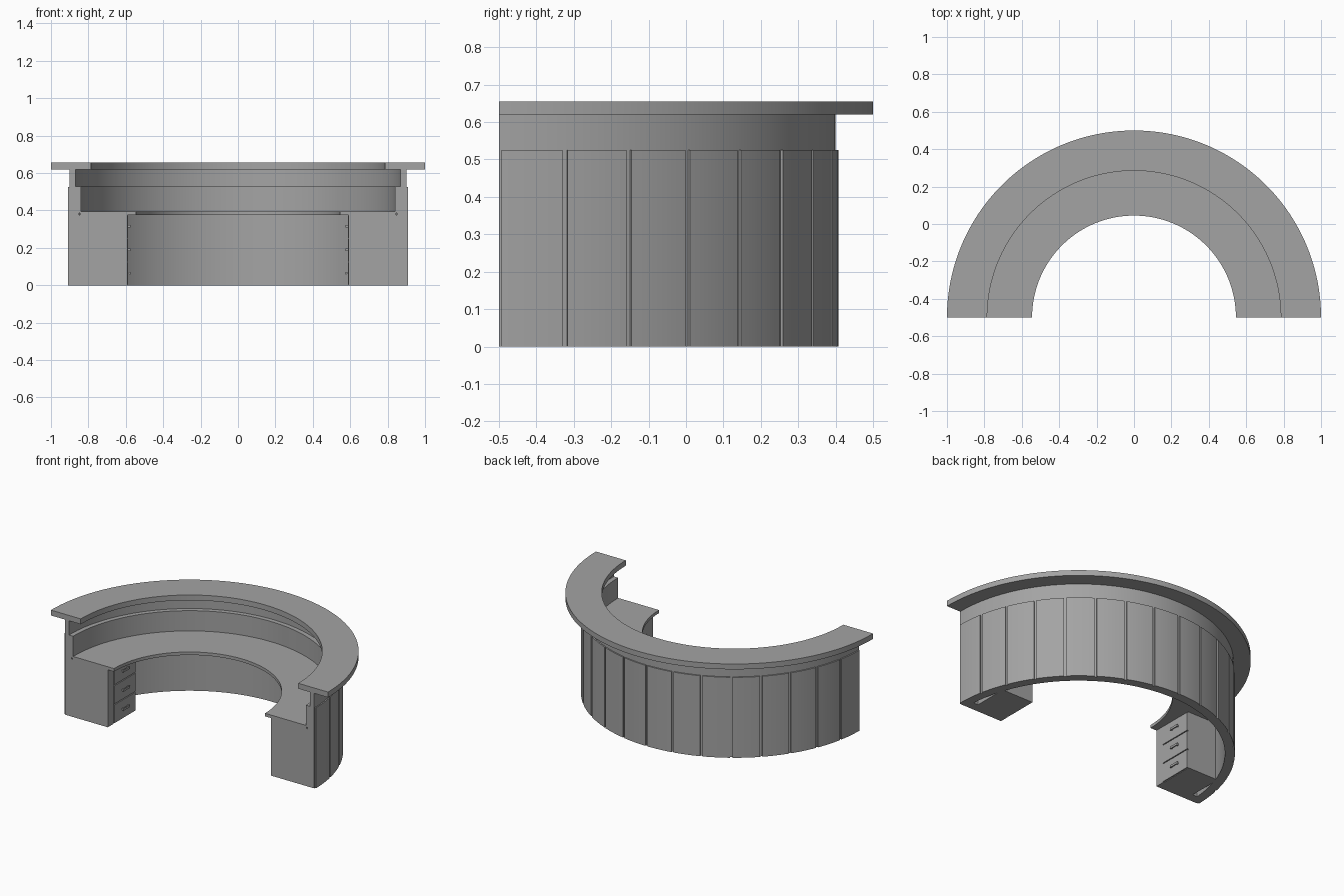
import bpy, bmesh, math

cube = bpy.data.objects.get("Cube")
if cube:
    bpy.data.objects.remove(cube, do_unlink=True)

CENTRE_Y = -0.5      # centre of the half circle
PANELS = 16

grey = bpy.data.materials.new("warm_grey")
grey.use_nodes = True
colour = (0.37, 0.37, 0.37, 1)
grey.diffuse_color = colour
grey.node_tree.nodes["Principled BSDF"].inputs["Base Color"].default_value = colour


def finish(name, bm, smooth=False):
    bmesh.ops.recalc_face_normals(bm, faces=bm.faces)
    mesh = bpy.data.meshes.new(name)
    bm.to_mesh(mesh)
    bm.free()
    mesh.materials.append(grey)
    obj = bpy.data.objects.new(name, mesh)
    bpy.context.collection.objects.link(obj)
    if smooth:
        bpy.ops.object.select_all(action="DESELECT")
        obj.select_set(True)
        bpy.context.view_layer.objects.active = obj
        bpy.ops.object.shade_smooth_by_angle(angle=math.radians(30))
    return obj


def sweep(bm, profile, start=0.0, end=math.pi, steps=96):
    """Sweep a closed (radius, z) profile along an arc and cap both ends."""
    rings = []
    for i in range(steps + 1):
        a = start + (end - start) * i / steps
        rings.append([bm.verts.new((r * math.cos(a), CENTRE_Y + r * math.sin(a), z))
                      for r, z in profile])
    n = len(profile)
    for a, b in zip(rings, rings[1:]):
        for k in range(n):
            bm.faces.new((a[k], a[(k + 1) % n], b[(k + 1) % n], b[k]))
    bm.faces.new(rings[0])
    bm.faces.new(rings[-1])


def rect(r0, r1, z0, z1):
    return [(r0, z0), (r1, z0), (r1, z1), (r0, z1)]


def arc_part(name, profile):
    bm = bmesh.new()
    sweep(bm, profile)
    return finish(name, bm, True)


def box(bm, x0, x1, y0, y1, z0, z1):
    verts = bmesh.ops.create_cube(bm, size=1)["verts"]
    for v in verts:
        v.co = ((x0 + x1) / 2 + v.co.x * (x1 - x0),
                (y0 + y1) / 2 + v.co.y * (y1 - y0),
                (z0 + z1) / 2 + v.co.z * (z1 - z0))


def side_box(name, side, x0, x1, *rest):
    bm = bmesh.new()
    box(bm, side * x0, side * x1, *rest)
    return finish(name, bm)


# Curved structure: stepped wall, raised counter, work surface
arc_part("curved_wall", [(0.85, 0), (0.9, 0), (0.9, 0.62), (0.87, 0.62),
                         (0.87, 0.527), (0.84, 0.527), (0.84, 0.385), (0.85, 0.385)])
arc_part("raised_counter", rect(0.785, 1.0, 0.62, 0.655))
arc_part("work_surface", rect(0.545, 0.845, 0.375, 0.395))

# Outer cladding, separated by narrow vertical grooves
bm = bmesh.new()
pitch, gap = math.pi / PANELS, 0.0075
for i in range(PANELS):
    sweep(bm, rect(0.895, 0.908, 0, 0.525), i * pitch + gap, (i + 1) * pitch - gap, 6)
finish("cladding_panels", bm, True)

# Drawer pedestals at both ends
for side, label in ((1, "left"), (-1, "right")):
    side_box(label + "_end_panel", side, 0.59, 0.88, -0.5, -0.44, 0, 0.375)
    side_box(label + "_pedestal", side, 0.595, 0.815, -0.44, -0.215, 0, 0.375)
    fronts, handles = bmesh.new(), bmesh.new()
    for k in range(3):
        z = 0.125 * k
        box(fronts, side * 0.587, side * 0.597, -0.437, -0.218, z + 0.003, z + 0.122)
        # Handle bar on two short posts
        mid = z + 0.065
        box(handles, side * 0.574, side * 0.58, -0.36, -0.295, mid - 0.007, mid + 0.007)
        for y in (-0.356, -0.305):
            box(handles, side * 0.579, side * 0.588, y, y + 0.006, mid - 0.006, mid + 0.006)
    finish(label + "_drawer_fronts", fronts)
    finish(label + "_drawer_handles", handles)
